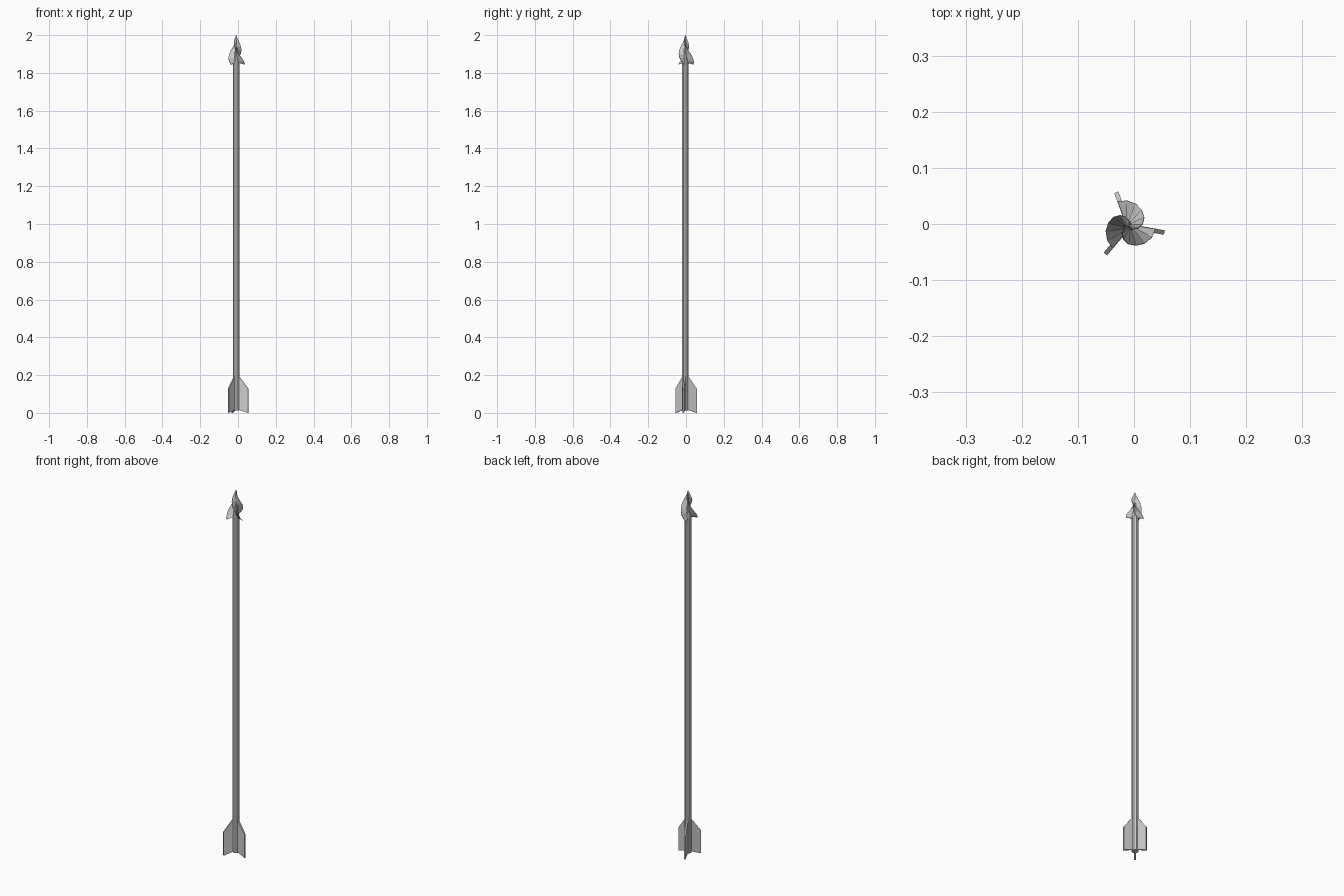
import bpy, bmesh
from math import cos, sin, radians

if "Cube" in bpy.data.objects:
    bpy.data.objects.remove(bpy.data.objects["Cube"])

CX, CY = -0.0095, -0.004          # arrow axis
ANGLES = (-10, 110, 230)          # three-fold arrangement


def make(name, bm):
    bmesh.ops.recalc_face_normals(bm, faces=bm.faces)
    me = bpy.data.meshes.new(name)
    bm.to_mesh(me)
    bm.free()
    ob = bpy.data.objects.new(name, me)
    ob.location = (CX, CY, 0)
    bpy.context.collection.objects.link(ob)
    return ob


def lathe(name, profile, n=10):
    bm = bmesh.new()
    rings = [[bm.verts.new((r * cos(radians(360 * i / n)), r * sin(radians(360 * i / n)), z))
              for i in range(n)] for r, z in profile]
    for a, b in zip(rings, rings[1:]):
        for i in range(n):
            j = (i + 1) % n
            bm.faces.new((a[i], a[j], b[j], b[i]))
    bm.faces.new(rings[0])
    bm.faces.new(rings[-1])
    return make(name, bm)


def fin(name, ang):
    # flat vane with swept top and bottom edges
    bm = bmesh.new()
    a = radians(ang)
    outline = [(0.010, 0.018), (0.0645, 0.0), (0.0645, 0.128), (0.015, 0.195), (0.010, 0.195)]
    sides = [[bm.verts.new((r * cos(a) - t * sin(a), r * sin(a) + t * cos(a), z))
              for r, z in outline] for t in (-0.004, 0.004)]
    bm.faces.new(sides[0])
    bm.faces.new(sides[1])
    for i in range(len(outline)):
        j = (i + 1) % len(outline)
        bm.faces.new((sides[0][i], sides[0][j], sides[1][j], sides[1][i]))
    make(name, bm)


def blade(name, ang):
    # wedge section that shrinks and twists on its way to the point
    bm = bmesh.new()
    prof = [(0.048, 1.843), (0.046, 1.86), (0.042, 1.88), (0.037, 1.90), (0.032, 1.92),
            (0.025, 1.94), (0.0175, 1.96), (0.009, 1.98), (0.0006, 2.0)]
    rings = []
    for r, z in prof:
        a = radians(ang + 3 - (z - 1.843) * 1080)
        t = min(0.003, r * 0.2)
        sec = [(0, -t), (r, -t * 0.3), (r, t * 0.3), (0, t)]
        lift = 0.014 if z < 1.85 else 0
        rings.append([bm.verts.new((x * cos(a) - y * sin(a), x * sin(a) + y * cos(a),
                                    z + (lift if x == 0 else 0))) for x, y in sec])
    for p, q in zip(rings, rings[1:]):
        for i in range(4):
            j = (i + 1) % 4
            bm.faces.new((p[i], p[j], q[j], q[i]))
    bm.faces.new(rings[0])
    bm.faces.new(rings[-1])
    make(name, bm)


# Shaft with tapered nose inside the head
lathe("shaft", [(0.017, 0.012), (0.017, 1.855), (0.012, 1.875), (0.007, 1.92), (0.001, 1.99)])

# Tail fins and twisted head blades
for k, ang in enumerate(ANGLES, 1):
    fin(f"tail_fin_{k}", ang)
    blade(f"head_blade_{k}", ang)
